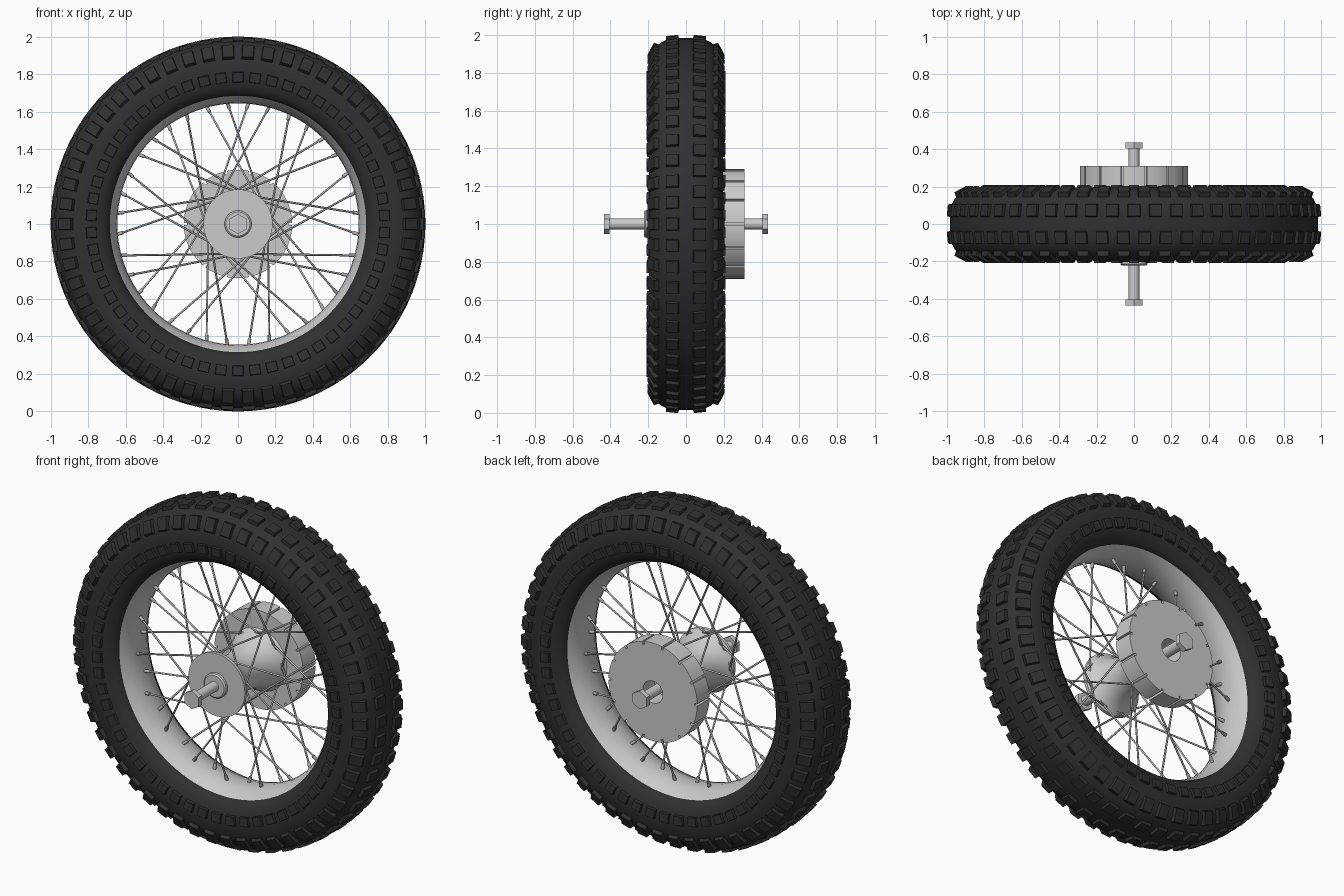
import bpy, bmesh, math
from mathutils import Vector, Matrix

if "Cube" in bpy.data.objects:
    bpy.data.objects.remove(bpy.data.objects["Cube"])


def material(name, v):
    m = bpy.data.materials.new(name)
    m.diffuse_color = (v, v, v, 1)
    m.use_nodes = True
    m.node_tree.nodes["Principled BSDF"].inputs["Base Color"].default_value = m.diffuse_color
    return m


RUBBER = material("black rubber", 0.03)
STEEL = material("light steel", 0.6)
SPOKE = material("spoke grey", 0.42)


def polar(y, r, a):
    return Vector((r * math.sin(a), y, 1 + r * math.cos(a)))


def finish(name, bm, mat, smooth=35):
    bmesh.ops.recalc_face_normals(bm, faces=bm.faces)
    me = bpy.data.meshes.new(name)
    bm.to_mesh(me)
    bm.free()
    ob = bpy.data.objects.new(name, me)
    bpy.context.collection.objects.link(ob)
    me.materials.append(mat)
    if smooth:
        bpy.ops.object.select_all(action='DESELECT')
        ob.select_set(True)
        bpy.context.view_layer.objects.active = ob
        bpy.ops.object.shade_smooth_by_angle(angle=math.radians(smooth))
    return ob


def lathe(name, profile, mat, n=96, smooth=35):
    """Revolve a closed (y, radius) loop around the axle line."""
    bm = bmesh.new()
    rings = [[bm.verts.new(polar(y, r, 2 * math.pi * i / n)) for y, r in profile]
             for i in range(n)]
    m = len(profile)
    for i in range(n):
        p, q = rings[i], rings[(i + 1) % n]
        for j in range(m):
            k = (j + 1) % m
            bm.faces.new((p[j], p[k], q[k], q[j]))
    bmesh.ops.remove_doubles(bm, verts=bm.verts, dist=1e-6)
    bmesh.ops.dissolve_degenerate(bm, edges=bm.edges, dist=1e-6)
    return finish(name, bm, mat, smooth)


def rod(bm, a, b, r, n=6):
    d = b - a
    mat = Matrix.Translation((a + b) / 2) @ d.to_track_quat('Z', 'Y').to_matrix().to_4x4()
    bmesh.ops.create_cone(bm, cap_ends=True, segments=n, radius1=r, radius2=r,
                          depth=d.length, matrix=mat)


# Tyre carcass
half = [(0.05, 0.985), (0.10, 0.978), (0.14, 0.956), (0.17, 0.922), (0.188, 0.88),
        (0.195, 0.83), (0.194, 0.785), (0.182, 0.735), (0.16, 0.70), (0.135, 0.685)]
lathe("tyre", [(-y, r) for y, r in reversed(half)] + half, RUBBER, 108, 50)

# Tread blocks: y, radius, tilt of the outward normal, width, length, half-step stagger
COUNT = 54
ROWS = [(0.072, 0.983, 6, 0.068, 0.066, 0), (0.174, 0.920, 62, 0.078, 0.062, 1),
        (0.193, 0.785, 94, 0.054, 0.058, 0)]
bm = bmesh.new()
for side in (1, -1):
    for y, r, tilt, w, l, stag in ROWS:
        t = math.radians(tilt)
        if tilt < 10 and side < 0:
            stag = 1
        for i in range(COUNT):
            a = 2 * math.pi * (i + stag / 2) / COUNT
            out = Vector((math.sin(a), 0, math.cos(a)))
            tang = Vector((math.cos(a), 0, -math.sin(a)))
            nor = out * math.cos(t) + Vector((0, side * math.sin(t), 0))
            across = out * -math.sin(t) + Vector((0, side * math.cos(t), 0))
            c = polar(side * y, r, a)
            lo, hi = [[bm.verts.new(c + nor * h + across * (u * w * s / 2) + tang * (v * l * s / 2))
                       for u, v in ((-1, -1), (1, -1), (1, 1), (-1, 1))]
                      for h, s in ((-0.012, 1.06), (0.015, 0.94))]
            bm.faces.new(hi)
            bm.faces.new(lo[::-1])
            for j in range(4):
                k = (j + 1) % 4
                bm.faces.new((lo[j], lo[k], hi[k], hi[j]))
finish("tread_blocks", bm, RUBBER, 0)

# Rim: shallow dished band
inner = [(-0.145, 0.695), (-0.13, 0.685), (-0.09, 0.663), (-0.045, 0.649), (0, 0.645),
         (0.045, 0.649), (0.09, 0.663), (0.13, 0.685), (0.145, 0.695)]
lathe("rim", inner + [(0.12, 0.72), (-0.12, 0.72)], STEEL, 108, 50)

# Hub: spool with a front flange, and a collar round the axle
lathe("hub", [(-0.20, 0.02), (-0.20, 0.185), (-0.182, 0.185), (-0.165, 0.165),
              (-0.13, 0.135), (-0.07, 0.115), (0, 0.11), (0.07, 0.12), (0.13, 0.145),
              (0.165, 0.17), (0.20, 0.185), (0.20, 0.02)], STEEL, 64)
lathe("collar", [(-0.195, 0.02), (-0.195, 0.072), (-0.215, 0.072), (-0.222, 0.064),
                 (-0.222, 0.02)], STEEL, 40)

# Brake drum: grooved outline with a bore in the rear face
N, R, BORE = 14, 0.29, 0.065
outline = []
for k in range(N):
    a0 = 2 * math.pi * (k + 0.5) / N
    g = 0.022
    outline += [(a0 - g, R), (a0 - g, R - 0.018), (a0 + g, R - 0.018), (a0 + g, R)]
    span = 2 * math.pi / N - 2 * g
    outline += [(a0 + g + span * j / 6, R) for j in range(1, 6)]
bm = bmesh.new()
loops = [[bm.verts.new(polar(y, r if s else BORE, a)) for a, r in outline]
         for y, s in ((0.195, 0), (0.195, 1), (0.31, 1), (0.31, 0))]
for i in range(len(outline)):
    k = (i + 1) % len(outline)
    for p in range(4):
        u, v = loops[p], loops[(p + 1) % 4]
        bm.faces.new((u[i], u[k], v[k], v[i])) if (u[i].co - u[k].co).length > 1e-5 or \
            (v[i].co - v[k].co).length > 1e-5 else None
bmesh.ops.remove_doubles(bm, verts=bm.verts, dist=1e-5)
finish("brake_drum", bm, STEEL, 30)

# Axle with hexagonal ends
lathe("axle", [(-0.42, 0), (-0.42, 0.029), (0.42, 0.029), (0.42, 0)], STEEL, 24)
for name, s in (("front_nut", -1), ("rear_nut", 1)):
    lathe(name, [(s * 0.405, 0), (s * 0.405, 0.054), (s * 0.435, 0.054), (s * 0.435, 0)],
          STEEL, 6, 0)

# Laced spokes and their nipples
spokes, nipples = bmesh.new(), bmesh.new()
for k in range(36):
    a = math.radians(5 + 10 * k)
    side = 1 if k % 2 else -1
    turn = math.radians(60) * (1 if (k // 2) % 2 else -1)
    end = polar(side * 0.02, 0.65, a)
    start = polar(side * 0.172, 0.165, a + turn)
    rod(spokes, start, end, 0.0055)
    rod(nipples, end, end + (start - end).normalized() * 0.035, 0.0095, 8)
finish("spokes", spokes, SPOKE, 65)
finish("spoke_nipples", nipples, SPOKE, 50)
